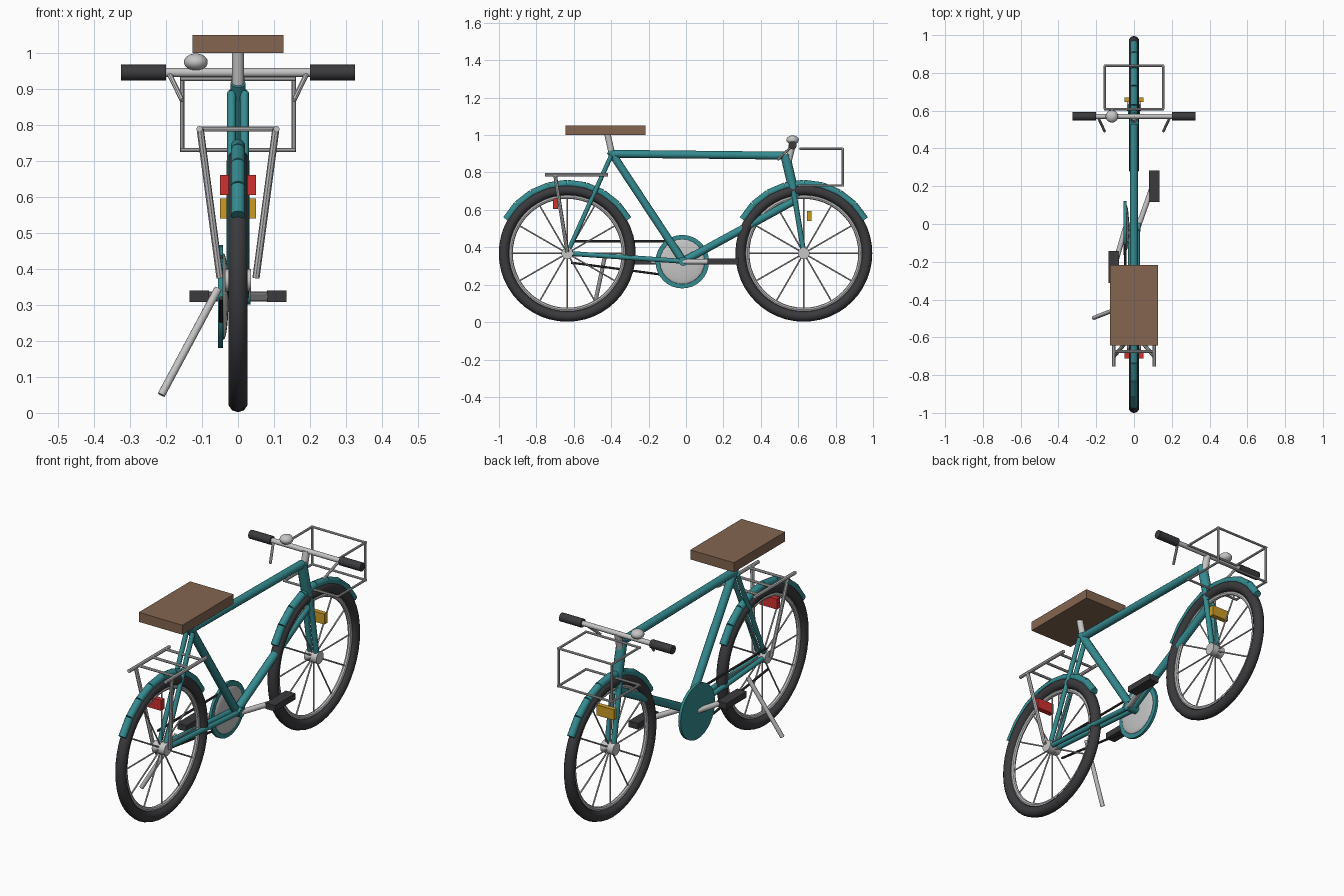
import bpy, math
from math import sin, cos, pi, radians
from mathutils import Vector

if "Cube" in bpy.data.objects:
    bpy.data.objects.remove(bpy.data.objects["Cube"])


def material(name, rgb):
    m = bpy.data.materials.new(name)
    m.diffuse_color = (*rgb, 1)
    m.use_nodes = True
    m.node_tree.nodes["Principled BSDF"].inputs["Base Color"].default_value = m.diffuse_color
    return m


TEAL = material("teal paint", (0.035, 0.26, 0.28))
METAL = material("light metal", (0.56, 0.56, 0.56))
DARK = material("dark rubber", (0.043, 0.043, 0.048))
BROWN = material("brown leather", (0.23, 0.13, 0.08))
RED = material("red reflector", (0.62, 0.03, 0.03))
AMBER = material("amber reflector", (0.60, 0.33, 0.02))


def finish(name, mat, smooth=True):
    o = bpy.context.object
    o.name = name
    o.data.materials.append(mat)
    if smooth:
        bpy.ops.object.shade_smooth_by_angle(angle=radians(40))
    return o


def tube(name, a, b, r, mat, sides=12):
    a, b = Vector(a), Vector(b)
    d = b - a
    bpy.ops.mesh.primitive_cylinder_add(
        vertices=sides, radius=r, depth=d.length, location=(a + b) / 2,
        rotation=d.to_track_quat('Z', 'Y').to_euler())
    return finish(name, mat)


def box(name, lo, hi, mat):
    lo, hi = Vector(lo), Vector(hi)
    bpy.ops.mesh.primitive_cube_add(size=1, location=(lo + hi) / 2)
    bpy.context.object.scale = hi - lo
    return finish(name, mat, False)


def ellipsoid(name, c, scale, mat):
    bpy.ops.mesh.primitive_uv_sphere_add(segments=24, ring_count=12, radius=1, location=c)
    bpy.context.object.scale = scale
    return finish(name, mat)


def ring(name, c, major, minor, mat, sides):
    bpy.ops.mesh.primitive_torus_add(
        major_radius=major, minor_radius=minor, major_segments=48,
        minor_segments=sides, location=c, rotation=(0, pi / 2, 0))
    return finish(name, mat)


HZ = 0.368          # hub height
REAR, FRONT = -0.635, 0.63

# Wheels with spokes, hub and segmented mudguard
for side, wy in (("rear", REAR), ("front", FRONT)):
    c = (0, wy, HZ)
    ring(side + "_tyre", c, 0.338, 0.028, DARK, 10)
    ring(side + "_rim", c, 0.302, 0.011, METAL, 8)
    tube(side + "_hub", (-0.036, wy, HZ), (0.036, wy, HZ), 0.031, METAL, 16)
    for i in range(12):
        a = i * pi / 6
        tube(side + "_spoke", c, (0, wy + 0.3 * cos(a), HZ + 0.3 * sin(a)), 0.004, METAL, 6)
    pts = []
    for i in range(9):
        a = radians(29 + i * 122 / 8)
        pts.append((0, wy + 0.373 * cos(a), HZ + 0.373 * sin(a)))
    for p, q in zip(pts, pts[1:]):
        tube(side + "_mudguard", p, q, 0.02, TEAL, 10)

# Main frame
BB = (0, -0.015, 0.325)
SEAT_TOP = (0, -0.4, 0.9)
tube("seat_tube", BB, (0, -0.405, 0.915), 0.021, TEAL)
tube("top_tube", SEAT_TOP, (0, 0.53, 0.89), 0.021, TEAL)
tube("down_tube", BB, (0, 0.59, 0.655), 0.021, TEAL)
tube("head_tube", (0, 0.53, 0.895), (0, 0.583, 0.67), 0.026, TEAL)
tube("bottom_bracket", (-0.05, *BB[1:]), (0.035, *BB[1:]), 0.024, TEAL)
for s in (-1, 1):
    x = s * 0.018
    tube("seat_stay", (x, -0.4, 0.89), (x, REAR, HZ), 0.012, TEAL)
    tube("chain_stay", (x, BB[1], BB[2]), (x, REAR, HZ), 0.013, TEAL)
    tube("fork_blade", (x, 0.575, 0.7), (x, FRONT, HZ), 0.014, TEAL)

# Seat and post
tube("seat_post", (0, -0.395, 0.895), (0, -0.42, 1.005), 0.017, METAL)
box("seat", (-0.127, -0.643, 1.0), (0.127, -0.217, 1.05), BROWN)

# Drivetrain: chain guard disc, chain, cranks and pedals
tube("chain_guard", (-0.055, -0.02, 0.323), (-0.041, -0.02, 0.323), 0.143, TEAL, 32)
ellipsoid("chainwheel", (-0.04, -0.02, 0.323), (0.014, 0.12, 0.12), METAL)
tube("chain_top", (-0.047, -0.6, 0.432), (-0.047, -0.1, 0.432), 0.006, DARK, 8)
tube("chain_bottom", (-0.047, -0.615, 0.318), (-0.047, -0.1, 0.25), 0.006, DARK, 8)
tube("right_crank", (0.02, -0.02, 0.323), (0.095, 0.19, 0.323), 0.014, METAL)
tube("left_crank", (-0.045, -0.02, 0.323), (-0.1, -0.21, 0.323), 0.014, METAL)
box("right_pedal", (0.08, 0.116, 0.308), (0.135, 0.284, 0.34), DARK)
box("left_pedal", (-0.135, -0.312, 0.308), (-0.08, -0.144, 0.34), DARK)

# Kickstand
tube("kickstand", (-0.055, -0.435, 0.345), (-0.213, -0.497, 0.05), 0.011, METAL)

# Handlebar, grips, brake levers, bell
tube("stem", (0, 0.545, 0.85), (0, 0.568, 0.945), 0.018, METAL)
tube("handlebar", (-0.21, 0.57, 0.945), (0.21, 0.57, 0.945), 0.013, METAL)
for s in (-1, 1):
    tube("grip", (s * 0.2, 0.57, 0.945), (s * 0.325, 0.57, 0.945), 0.022, DARK)
    tube("brake_lever", (s * 0.19, 0.565, 0.94), (s * 0.155, 0.49, 0.868), 0.007, METAL, 8)
ellipsoid("bell", (-0.117, 0.57, 0.974), (0.033, 0.033, 0.024), METAL)

# Wire basket: two rectangles joined by the front uprights
for z in (0.73, 0.927):
    for s in (-1, 1):
        tube("basket_side", (s * 0.155, 0.608, z), (s * 0.155, 0.838, z), 0.006, METAL, 8)
    for y in (0.608, 0.838):
        tube("basket_cross", (-0.16, y, z), (0.16, y, z), 0.006, METAL, 8)
for s in (-1, 1):
    tube("basket_upright", (s * 0.155, 0.838, 0.725), (s * 0.155, 0.838, 0.932), 0.006, METAL, 8)

# Rear rack
for s in (-1, 1):
    tube("rack_rail", (s * 0.107, -0.755, 0.788), (s * 0.107, -0.417, 0.788), 0.009, METAL, 8)
    tube("rack_leg", (s * 0.105, -0.7, 0.788), (s * 0.05, REAR, 0.375), 0.01, METAL, 8)
for y in (-0.675, -0.56, -0.45):
    tube("rack_cross", (-0.107, y, 0.788), (0.107, y, 0.788), 0.007, METAL, 8)

# Reflectors
box("rear_reflector", (-0.05, -0.711, 0.605), (0.05, -0.684, 0.66), RED)
box("front_reflector", (-0.05, 0.647, 0.54), (0.05, 0.671, 0.595), AMBER)
